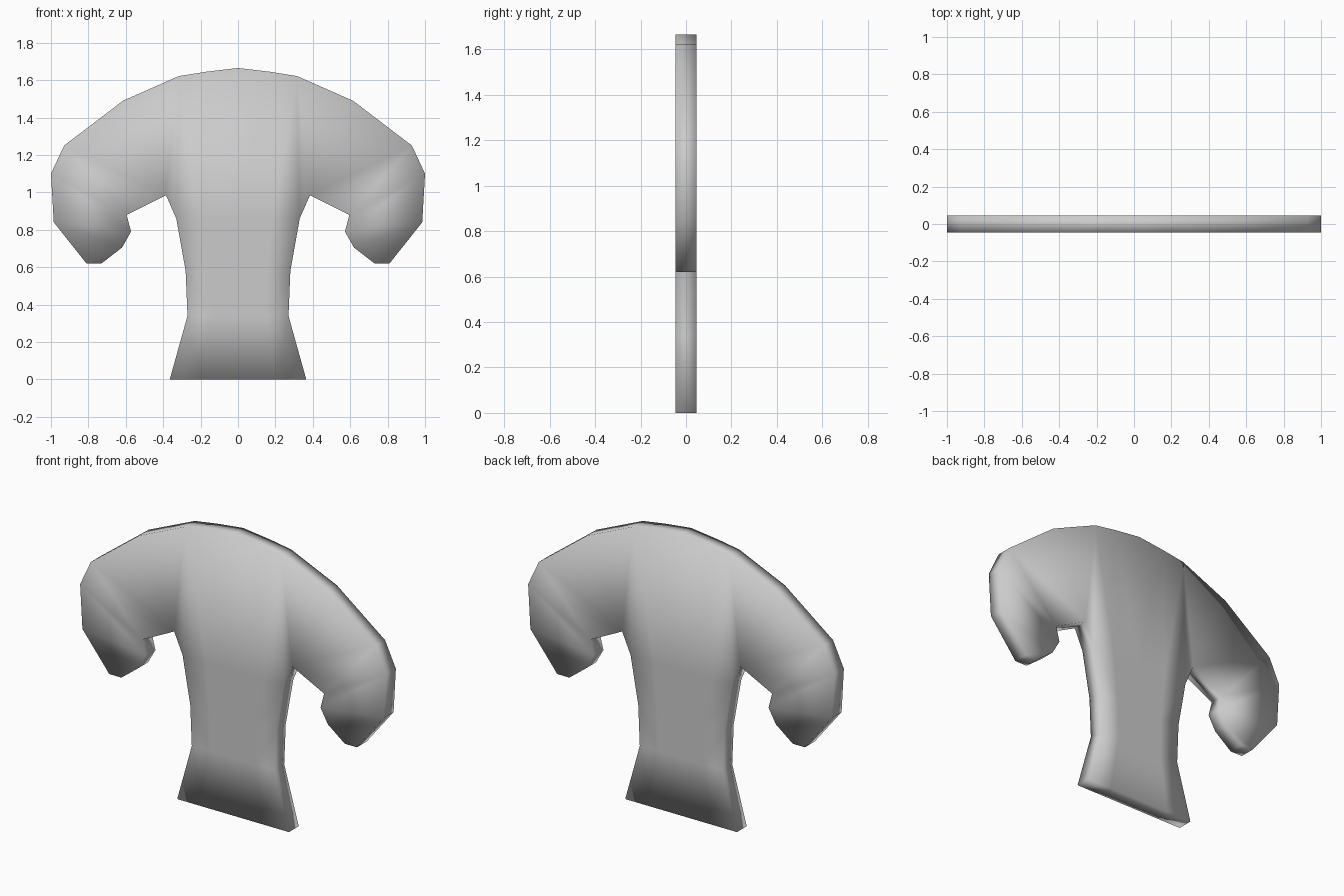
import bpy, bmesh

if "Cube" in bpy.data.objects:
    bpy.data.objects.remove(bpy.data.objects["Cube"])

THICKNESS = 0.092

# Right half of the stem: rows of (half width, z); the last row is the crown
stem_rows = [(0.365, 0.0), (0.27, 0.34), (0.28, 0.58), (0.33, 0.86)]
crown_row = [(0.0, 1.665), (0.17, 1.645), (0.315, 1.622)]
columns = (0.0, 0.55, 1.0)

# Drooping side of the cap: matching points along its outer and inner edges
outer = [(0.315, 1.622), (0.615, 1.49), (0.93, 1.25), (1.0, 1.10), (0.985, 0.84), (0.81, 0.62)]
inner = [(0.33, 0.86), (0.385, 0.985), (0.595, 0.88), (0.572, 0.79), (0.62, 0.705), (0.73, 0.62)]


def add_strip(bm, row_a, row_b):
    """Bridge two equal-length rows of (x, z) points with quads."""
    a = [bm.verts.new((x, 0, z)) for x, z in row_a]
    b = [bm.verts.new((x, 0, z)) for x, z in row_b]
    for i in range(len(a) - 1):
        bm.faces.new((a[i], a[i + 1], b[i + 1], b[i]))


bm = bmesh.new()

# Stem up to the crown
rows = [[(w * c, z) for c in columns] for w, z in stem_rows] + [crown_row]
for low, high in zip(rows, rows[1:]):
    add_strip(bm, low, high)

# Drooping cap side
add_strip(bm, inner, outer)

bmesh.ops.remove_doubles(bm, verts=bm.verts, dist=0.0005)
bmesh.ops.recalc_face_normals(bm, faces=bm.faces)
for f in bm.faces:
    f.smooth = True

mesh = bpy.data.meshes.new("mushroom_slice")
bm.to_mesh(mesh)
bm.free()
obj = bpy.data.objects.new("mushroom_slice", mesh)
bpy.context.collection.objects.link(obj)

# Mirror to the left half, then thicken evenly about y = 0
mirror = obj.modifiers.new("mirror", 'MIRROR')
mirror.use_clip = True
solid = obj.modifiers.new("thickness", 'SOLIDIFY')
solid.thickness = THICKNESS
solid.offset = 0
